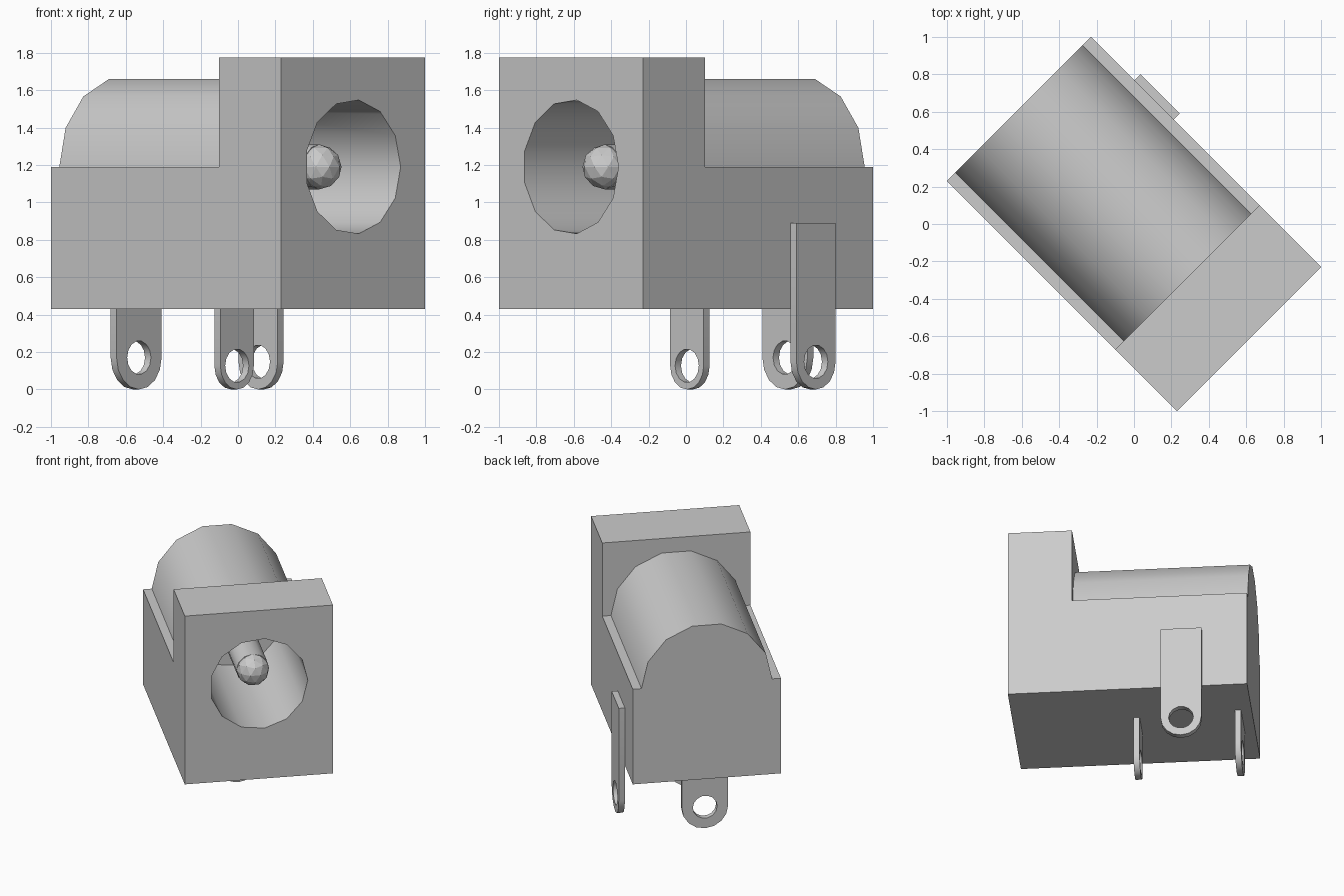
import bpy
import bmesh
from math import sin, cos, pi
from mathutils import Matrix

if "Cube" in bpy.data.objects:
    bpy.data.objects.remove(bpy.data.objects["Cube"], do_unlink=True)

grey = bpy.data.materials.new("plain grey")
grey.use_nodes = True
grey.diffuse_color = (0.6, 0.6, 0.6, 1)
grey.node_tree.nodes["Principled BSDF"].inputs["Base Color"].default_value = (0.6, 0.6, 0.6, 1)

# Parts are built along x (front = +x), then the whole is turned on its diagonal
TURN = Matrix.Rotation(-pi / 4, 4, "Z")


def finish(name, bm):
    bmesh.ops.recalc_face_normals(bm, faces=bm.faces)
    bmesh.ops.transform(bm, matrix=TURN, verts=bm.verts)
    mesh = bpy.data.meshes.new(name)
    bm.to_mesh(mesh)
    bm.free()
    mesh.materials.append(grey)
    obj = bpy.data.objects.new(name, mesh)
    bpy.context.collection.objects.link(obj)
    return obj


def activate(obj):
    bpy.ops.object.select_all(action="DESELECT")
    obj.select_set(True)
    bpy.context.view_layer.objects.active = obj


def smooth(obj):
    activate(obj)
    bpy.ops.object.shade_smooth_by_angle(angle=pi / 5)


def arc(a, b, radius, start, sweep, steps):
    return [(a + radius * cos(start + sweep * i / steps),
             b + radius * sin(start + sweep * i / steps)) for i in range(steps + 1)]


def prism(name, points, lo, hi, axis):
    """Extrude a profile between lo and hi along x or y."""
    bm = bmesh.new()
    place = (lambda t, a, b: (t, a, b)) if axis == "x" else (lambda t, a, b: (a, t, b))
    rings = [[bm.verts.new(place(t, a, b)) for a, b in points] for t in (lo, hi)]
    n = len(points)
    for ring in rings:
        bm.faces.new(ring)
    for i in range(n):
        j = (i + 1) % n
        bm.faces.new((rings[0][i], rings[0][j], rings[1][j], rings[1][i]))
    return finish(name, bm)


def cut(obj, cutter):
    mod = obj.modifiers.new("hole", "BOOLEAN")
    mod.operation = "DIFFERENCE"
    mod.solver = "EXACT"
    mod.object = cutter
    activate(obj)
    bpy.ops.object.modifier_apply(modifier=mod.name)
    bpy.data.objects.remove(cutter, do_unlink=True)


BACK, STEP, FRONT, HALF = -0.87, 0.403, 0.87, 0.545
BOTTOM, LEDGE, TOP = 0.43, 1.19, 1.775

# Housing: low base with a half-round barrel, running into a tall front block
bm = bmesh.new()
arch = [(HALF, LEDGE)] + arc(0, LEDGE, 0.481, 0, pi, 7) + [(-HALF, LEDGE)]
rear = [bm.verts.new((BACK, y, z)) for y, z in arch]
step = [bm.verts.new((STEP, y, z)) for y, z in arch]
sides = []
for y, i in ((HALF, 0), (-HALF, -1)):
    corners = [bm.verts.new(p) for p in (
        (BACK, y, BOTTOM), (FRONT, y, BOTTOM), (FRONT, y, TOP), (STEP, y, TOP))]
    bm.faces.new(corners + [step[i], rear[i]])
    sides.append(corners)
left, right = sides
for i in range(3):
    bm.faces.new((left[i], left[i + 1], right[i + 1], right[i]))
for i in range(len(arch) - 1):
    bm.faces.new((rear[i], rear[i + 1], step[i + 1], step[i]))
bm.faces.new(rear + [right[0], left[0]])
bm.faces.new(step + [right[3], left[3]])
housing = finish("housing", bm)

# Round socket
cut(housing, prism("socket_cutter", arc(0, LEDGE, 0.36, 0, 2 * pi, 13)[:-1], -0.22, 1.0, "x"))
smooth(housing)

# Centre pin with a faceted round tip
smooth(prism("centre_pin", arc(0, LEDGE, 0.12, 0, 2 * pi, 12)[:-1], -0.25, 0.615, "x"))
bm = bmesh.new()
bmesh.ops.create_icosphere(bm, subdivisions=2, radius=0.12,
                           matrix=Matrix.Translation((0.615, 0, LEDGE)))
finish("pin_tip", bm)


# Solder terminals: round-ended plates with an eyelet
def terminal(name, centre, radius, top, lo, hi, axis):
    outline = arc(centre, radius, radius, pi, pi, 8)
    outline += [(centre + radius, top), (centre - radius, top)]
    plate = prism(name, outline, lo, hi, axis)
    eyelet = arc(centre, radius, 0.09, 0, 2 * pi, 14)[:-1]
    cut(plate, prism("eyelet_cutter", eyelet, lo - 0.1, hi + 0.1, axis))
    smooth(plate)


terminal("back_terminal", 0, 0.17, 0.48, -0.793, -0.748, "x")
terminal("middle_terminal", 0, 0.127, 0.48, -0.052, -0.007, "x")
terminal("side_terminal", -0.393, 0.148, 0.89, HALF, 0.59, "y")
